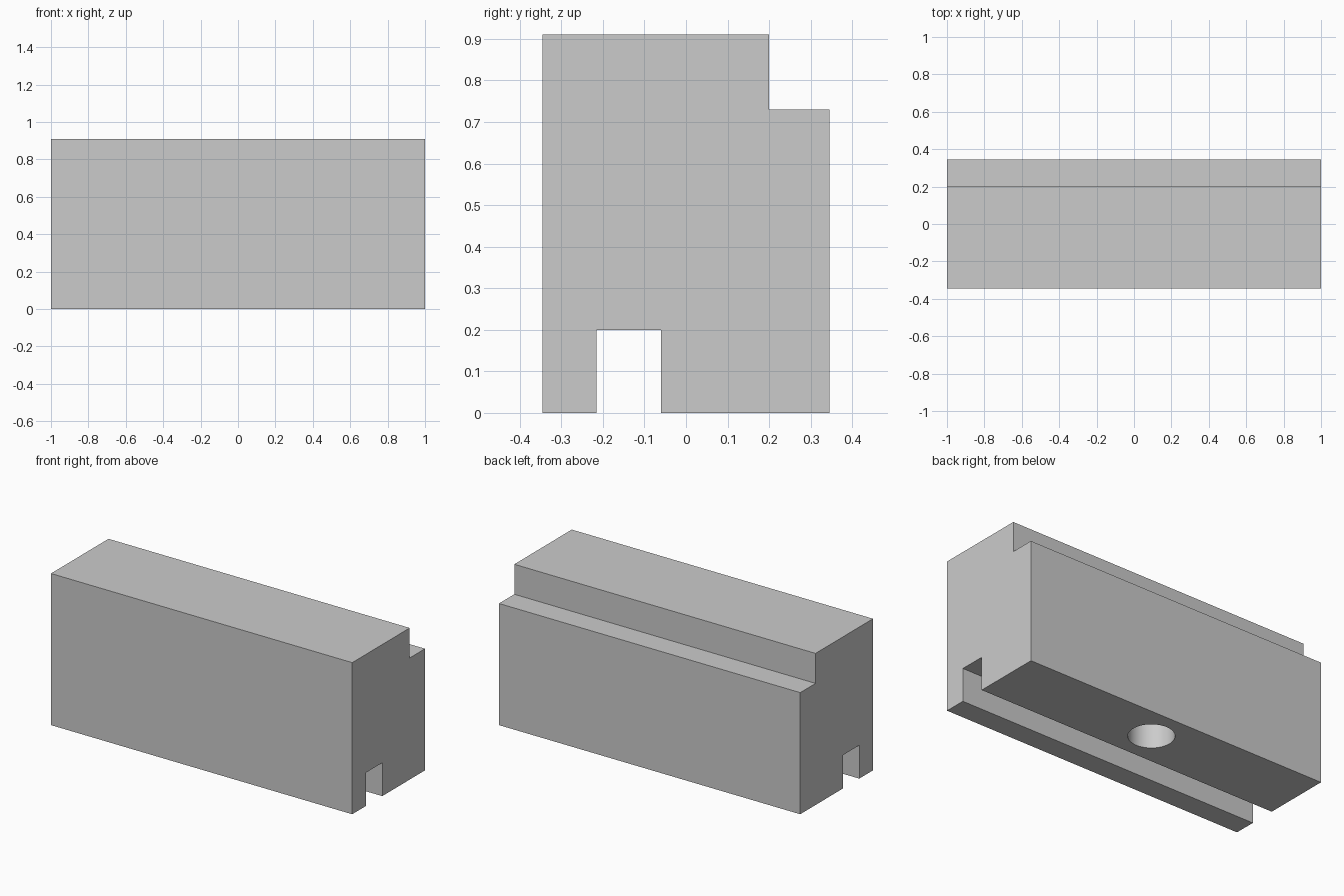
import bpy
import bmesh
import math
from mathutils import Matrix

cube = bpy.data.objects.get("Cube")
if cube:
    bpy.data.objects.remove(cube, do_unlink=True)

HALF_LENGTH = 1.0
HOLE_RADIUS = 0.125
HOLE_DEPTH = 0.5
HOLE_Y = 0.143

grey = bpy.data.materials.new("plain grey")
grey.use_nodes = True
colour = (0.6, 0.6, 0.6, 1)
grey.diffuse_color = colour
grey.node_tree.nodes["Principled BSDF"].inputs["Base Color"].default_value = colour


def add_object(name, bm):
    bmesh.ops.recalc_face_normals(bm, faces=bm.faces)
    mesh = bpy.data.meshes.new(name)
    bm.to_mesh(mesh)
    bm.free()
    mesh.materials.append(grey)
    obj = bpy.data.objects.new(name, mesh)
    bpy.context.collection.objects.link(obj)
    return obj


# Block: stepped and slotted side profile (y, z) extruded along x
profile = [(-0.345, 0), (-0.215, 0), (-0.215, 0.2), (-0.06, 0.2), (-0.06, 0),
           (0.345, 0), (0.345, 0.73), (0.2, 0.73), (0.2, 0.91), (-0.345, 0.91)]
bm = bmesh.new()
end = bm.faces.new([bm.verts.new((-HALF_LENGTH, y, z)) for y, z in profile])
result = bmesh.ops.extrude_face_region(bm, geom=[end])
moved = [v for v in result["geom"] if isinstance(v, bmesh.types.BMVert)]
bmesh.ops.translate(bm, verts=moved, vec=(2 * HALF_LENGTH, 0, 0))
# Extruding keeps the starting face only when needed; make sure both ends are closed
bmesh.ops.holes_fill(bm, edges=[e for e in bm.edges if e.is_boundary], sides=0)
block = add_object("slotted_block", bm)

# Blind round hole in the underside
bm = bmesh.new()
bmesh.ops.create_cone(bm, cap_ends=True, segments=64, radius1=HOLE_RADIUS,
                      radius2=HOLE_RADIUS, depth=2 * HOLE_DEPTH,
                      matrix=Matrix.Translation((0, HOLE_Y, 0)))
cutter = add_object("hole_cutter", bm)
cutter.hide_render = True

cut = block.modifiers.new("underside hole", "BOOLEAN")
cut.operation = "DIFFERENCE"
cut.solver = "EXACT"
cut.object = cutter

# Apply the cut, remove the cutter and smooth only the hole wall
bpy.ops.object.select_all(action="DESELECT")
block.select_set(True)
bpy.context.view_layer.objects.active = block
bpy.ops.object.modifier_apply(modifier=cut.name)
bpy.data.objects.remove(cutter, do_unlink=True)
bpy.ops.object.shade_smooth_by_angle(angle=math.radians(30))
